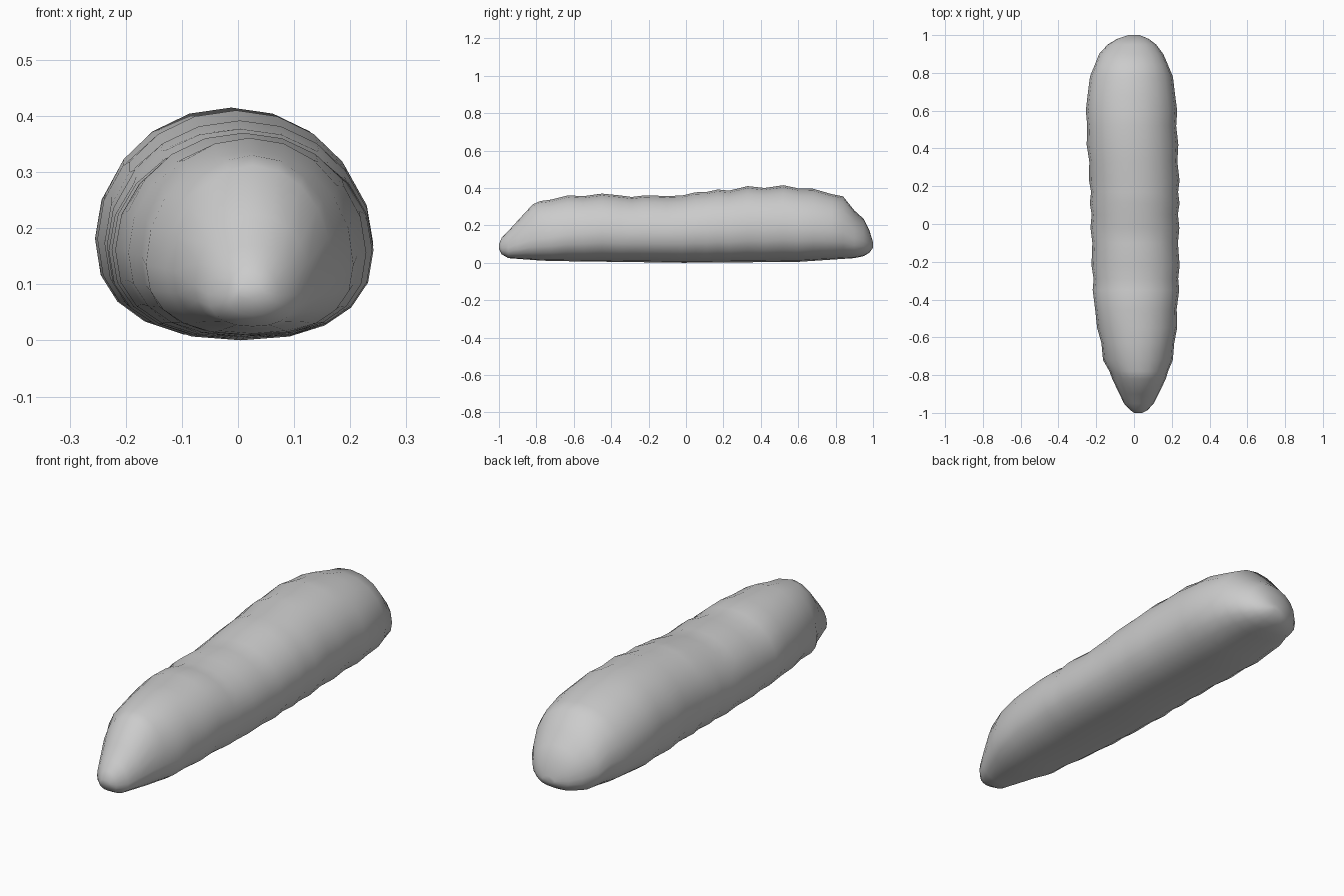
import bpy, bmesh
from math import sin, cos, pi

if "Cube" in bpy.data.objects:
    bpy.data.objects.remove(bpy.data.objects["Cube"])

# Outline profiles as (y, value) read along the length of the body
TOP = [(-1, .10), (-.985, .135), (-.95, .17), (-.9, .225), (-.82, .312), (-.78, .33), (-.72, .338),
       (-.63, .361), (-.55, .356), (-.45, .37), (-.35, .36), (-.29, .352), (-.22, .361),
       (-.1, .357), (-.02, .36), (.05, .377), (.11, .379), (.17, .392), (.23, .386),
       (.33, .41), (.42, .4), (.52, .415), (.6, .398), (.68, .396), (.78, .367),
       (.84, .355), (.9, .28), (.95, .235), (.98, .175), (1, .11)]
BOTTOM = [(-1, .075), (-.985, .045), (-.95, .025), (-.75, .01), (0, 0), (.6, .005), (.9, .025),
          (.97, .04), (1, .08)]
LEFT = [(-1, 0), (-.985, -.02), (-.95, -.053), (-.8, -.125), (-.72, -.16), (-.6, -.182),
        (-.45, -.21), (-.2, -.222), (.2, -.232), (.5, -.252), (.68, -.25), (.8, -.225),
        (.9, -.185), (.96, -.13), (.985, -.08), (1, -.03)]
RIGHT = [(-1, .045), (-.985, .072), (-.95, .105), (-.87, .145), (-.8, .178), (-.73, .2),
         (-.6, .222), (-.3, .238), (0, .236), (.2, .238), (.5, .228), (.68, .222),
         (.8, .198), (.9, .155), (.96, .11), (.985, .07), (1, .03)]
WIDEST = [(-1, .4), (-.8, .36), (-.5, .44), (.6, .45), (.9, .42), (1, .4)]
SIDES = 20


def sample(table, y):
    for (y0, v0), (y1, v1) in zip(table, table[1:]):
        if y <= y1:
            return v0 + (v1 - v0) * (y - y0) / (y1 - y0)
    return table[-1][1]


def spow(v, p):
    return abs(v) ** p * (1 if v >= 0 else -1)


# Segmented body: one ring per crease, lofted from front tip to rear
bm = bmesh.new()
rings = []
for i, (y, top) in enumerate(TOP):
    low, left, right = (sample(t, y) for t in (BOTTOM, LEFT, RIGHT))
    zc = low + (top - low) * sample(WIDEST, y)
    xc, half = (left + right) / 2, (right - left) / 2
    ripple = .004 * (-1) ** i if -.8 < y < .8 else 0
    ring = []
    for k in range(SIDES):
        a = 2 * pi * k / SIDES
        s = sin(a)
        height = top - zc if s > 0 else zc - low
        p = .98 if s > 0 else .85
        ring.append(bm.verts.new((xc + (half + ripple) * spow(cos(a), p), y,
                                  zc + height * spow(s, p))))
    rings.append(ring)
for r0, r1 in zip(rings, rings[1:]):
    for k in range(SIDES):
        n = (k + 1) % SIDES
        bm.faces.new((r0[k], r0[n], r1[n], r1[k]))
# Blunt end caps
bm.faces.new(rings[0])
bm.faces.new(rings[-1])
bmesh.ops.recalc_face_normals(bm, faces=bm.faces)
for f in bm.faces:
    f.smooth = True
mesh = bpy.data.meshes.new("grub_body")
bm.to_mesh(mesh)
bm.free()
bpy.context.collection.objects.link(bpy.data.objects.new("grub_body", mesh))
